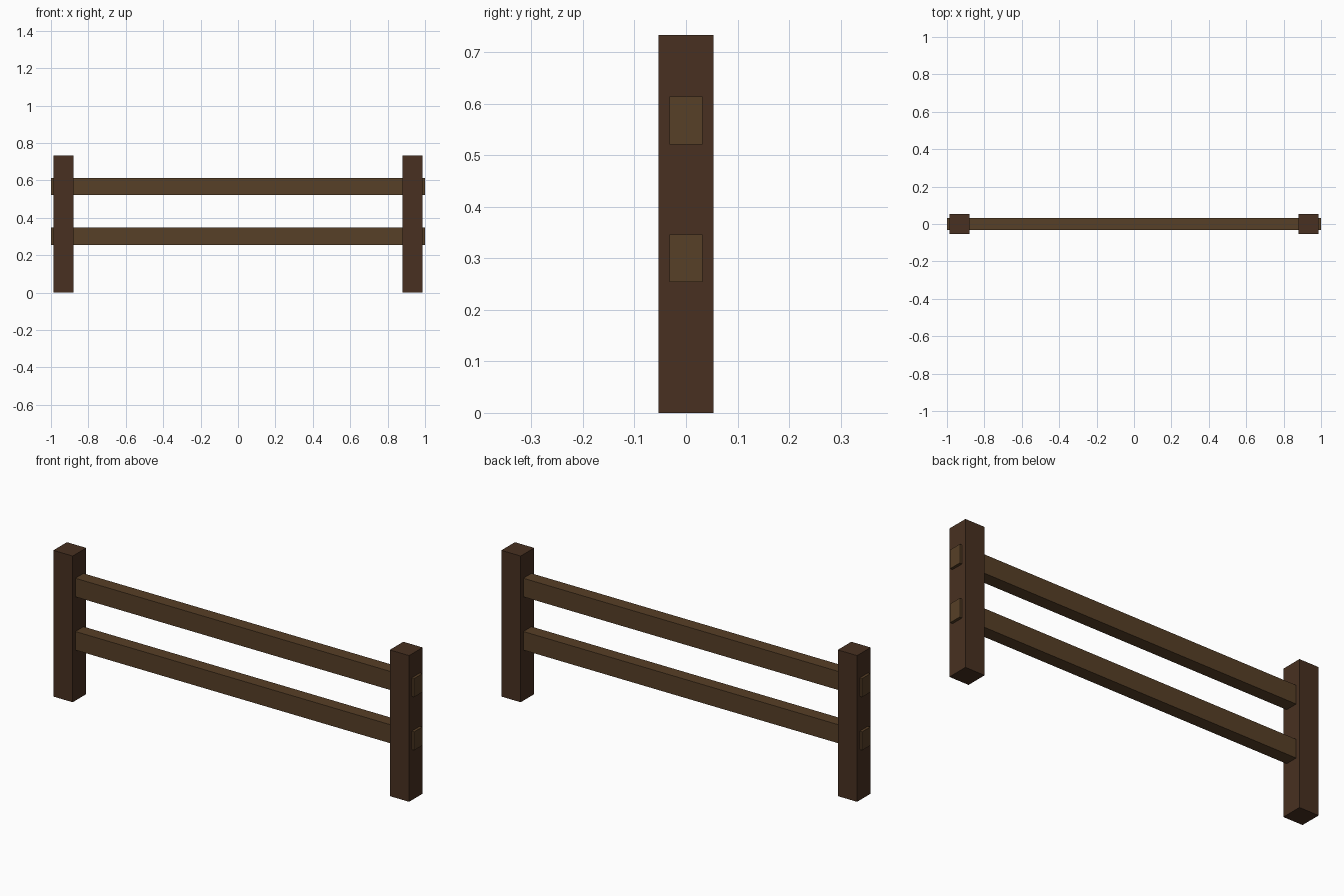
import bpy

default_cube = bpy.data.objects.get("Cube")
if default_cube:
    bpy.data.objects.remove(default_cube, do_unlink=True)


def make_material(name, color):
    mat = bpy.data.materials.new(name)
    mat.diffuse_color = color
    mat.use_nodes = True
    bsdf = next(n for n in mat.node_tree.nodes if n.type == "BSDF_PRINCIPLED")
    bsdf.inputs["Base Color"].default_value = color
    return mat


def add_beam(name, center, size, mat):
    bpy.ops.mesh.primitive_cube_add(size=1, location=center)
    beam = bpy.context.object
    beam.name = name
    beam.scale = size
    bpy.ops.object.transform_apply(location=False, rotation=False, scale=True)
    beam.data.materials.append(mat)
    return beam


post_wood = make_material("dark_post_wood", (0.065, 0.03, 0.015, 1))
rail_wood = make_material("rail_wood", (0.095, 0.05, 0.02, 1))

POST_WIDTH, POST_HEIGHT, POST_X = 0.107, 0.733, 0.933
RAIL_SIZE = (2, 0.064, 0.093)

# Upright square posts
for side, sign in (("left", 1), ("right", -1)):
    add_beam(f"{side}_post", (sign * POST_X, 0, POST_HEIGHT / 2),
             (POST_WIDTH, POST_WIDTH, POST_HEIGHT), post_wood)

# Horizontal rails, with their ends just showing through the posts
for level, height in (("lower", 0.3), ("upper", 0.567)):
    add_beam(f"{level}_rail", (0, 0, height), RAIL_SIZE, rail_wood)
